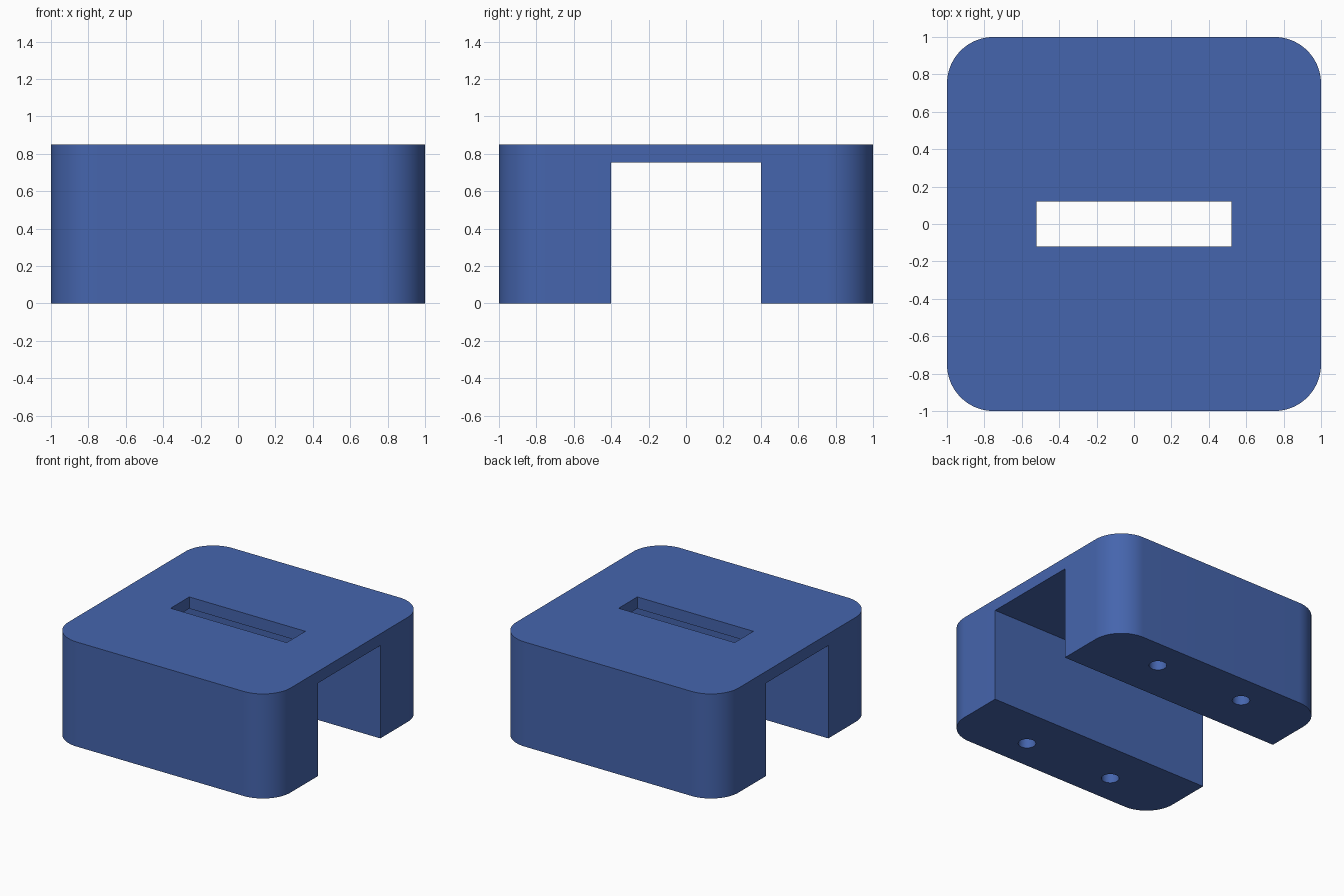
import bpy, bmesh
from math import radians, cos, sin

if "Cube" in bpy.data.objects:
    bpy.data.objects.remove(bpy.data.objects["Cube"])

W, H, R = 1.0, 0.85, 0.25          # half width, height, corner radius
CHANNEL_Y, CHANNEL_Z = 0.4, 0.755  # channel half width and ceiling


def new_object(name, bm):
    mesh = bpy.data.meshes.new(name)
    bmesh.ops.recalc_face_normals(bm, faces=bm.faces)
    bm.to_mesh(mesh)
    bm.free()
    ob = bpy.data.objects.new(name, mesh)
    bpy.context.collection.objects.link(ob)
    return ob


def prism(name, outline, z0, z1):
    """Extrude a flat outline from z0 up to z1."""
    bm = bmesh.new()
    face = bm.faces.new([bm.verts.new((x, y, z0)) for x, y in outline])
    top = bmesh.ops.extrude_face_region(bm, geom=[face])["geom"]
    verts = [v for v in top if isinstance(v, bmesh.types.BMVert)]
    bmesh.ops.translate(bm, verts=verts, vec=(0, 0, z1 - z0))
    return new_object(name, bm)


def arc(cx, cy, r, start, sweep, steps):
    angles = [radians(start + sweep * i / steps) for i in range(steps + 1)]
    return [(cx + r * cos(a), cy + r * sin(a)) for a in angles]


def rectangle(hx, hy):
    return [(-hx, -hy), (hx, -hy), (hx, hy), (-hx, hy)]


def cut(target, cutter):
    """Subtract the cutter and remove it."""
    cutter.hide_render = True
    mod = target.modifiers.new("cut", 'BOOLEAN')
    mod.operation, mod.solver, mod.object = 'DIFFERENCE', 'EXACT', cutter
    bpy.context.view_layer.objects.active = target
    bpy.ops.object.modifier_apply(modifier=mod.name)
    bpy.data.objects.remove(cutter)


# Rounded block
c = W - R
outline = []
for cx, cy, start in ((c, c, 0), (-c, c, 90), (-c, -c, 180), (c, -c, 270)):
    outline += arc(cx, cy, R, start, 90, 20)
body = prism("bridge_block", outline, 0, H)

# Channel running left to right underneath
cut(body, prism("channel_cutter", rectangle(1.2, CHANNEL_Y), -0.2, CHANNEL_Z))

# Slot through the top plate
cut(body, prism("slot_cutter", rectangle(0.522, 0.12), 0.6, 1.0))

# Blind screw holes in the feet
for x in (-0.4, 0.4):
    for y in (-0.75, 0.75):
        circle = arc(x, y, 0.065, 0, 360, 32)[:-1]
        cut(body, prism("hole_cutter", circle, -0.1, 0.5))

# Blue finish, smooth rounds with crisp edges
blue = bpy.data.materials.new("blue")
blue.diffuse_color = (0.06, 0.13, 0.42, 1)
blue.use_nodes = True
blue.node_tree.nodes["Principled BSDF"].inputs["Base Color"].default_value = blue.diffuse_color
body.data.materials.clear()
body.data.materials.append(blue)
body.select_set(True)
bpy.context.view_layer.objects.active = body
bpy.ops.object.shade_smooth_by_angle(angle=radians(30))
